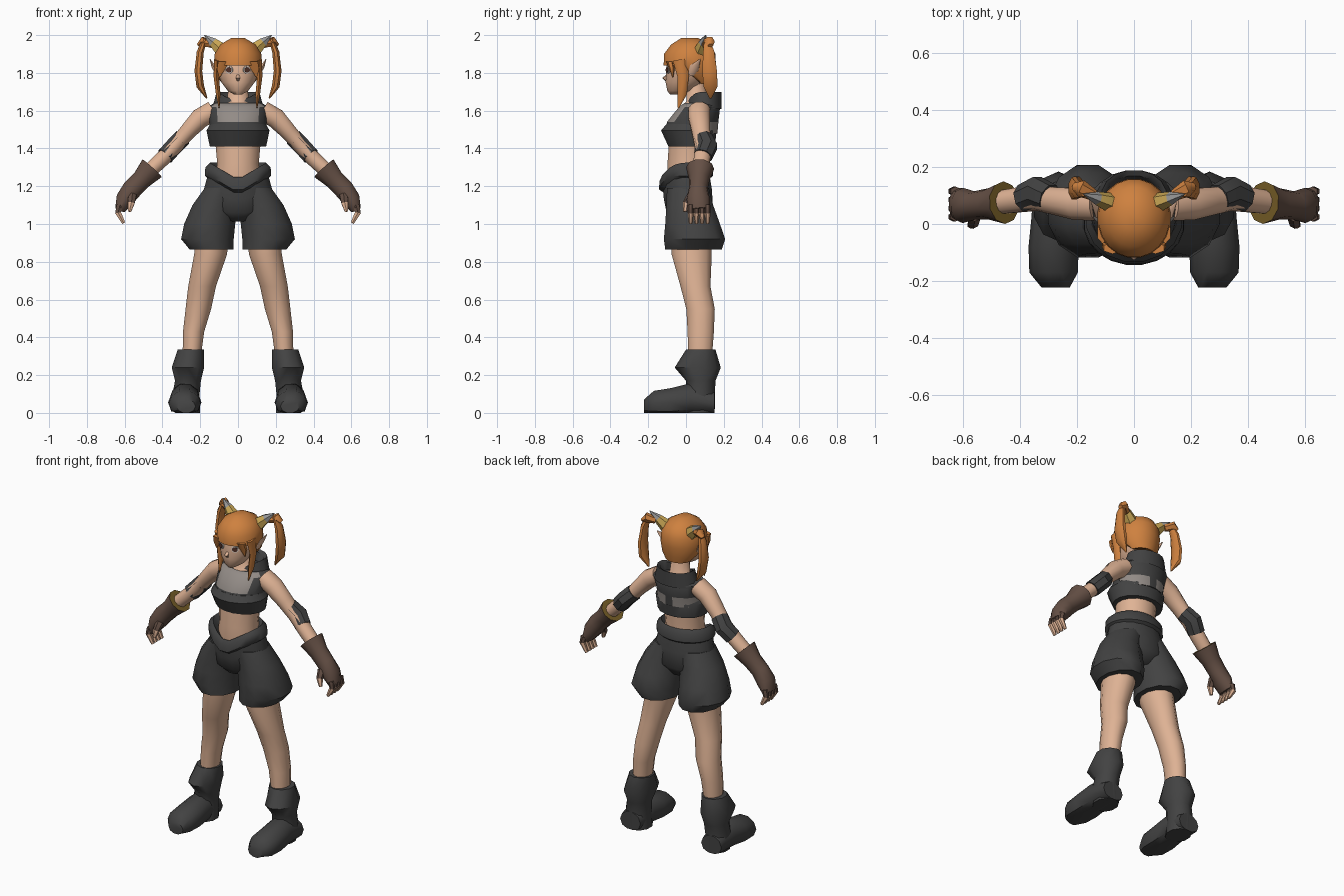
import bpy, bmesh, math
from mathutils import Vector

default_cube = bpy.data.objects.get("Cube")
if default_cube:
    bpy.data.objects.remove(default_cube, do_unlink=True)


def material(name, red, green, blue):
    mat = bpy.data.materials.new(name)
    mat.use_nodes = True
    mat.diffuse_color = (red, green, blue, 1)
    shader = mat.node_tree.nodes["Principled BSDF"]
    shader.inputs["Base Color"].default_value = mat.diffuse_color
    shader.inputs["Roughness"].default_value = .8
    return mat


SKIN = material("skin", .74, .45, .30)
HAIR = material("orange hair", .62, .22, .05)
DARK = material("dark cloth", .055, .055, .055)
PALE = material("pale grey shirt", .29, .26, .24)
GLOVE = material("brown leather", .13, .08, .06)
GOLD = material("cuff lining", .18, .11, .02)
YELLOW = material("inner ear yellow", .58, .38, .09)
GREY = material("ear tip grey", .32, .32, .32)
EYE = material("dark brown eye", .08, .03, .02)
WHITE = material("eye white", .7, .66, .62)

X, Y, Z = Vector((1, 0, 0)), Vector((0, 1, 0)), Vector((0, 0, 1))
SIDES = (("left", 1), ("right", -1))


def tube(name, rings, mats, sides=12, mirror=1, ref=Y, axis=None, warp=None, rule=None, caps=True, angle=50):
    """Loft elliptical rings (x, y, z, radius across, radius along ref)."""
    bm = bmesh.new()
    centres = [Vector(ring[:3]) for ring in rings]
    loops = []
    for i, ring in enumerate(rings):
        ahead = centres[min(i + 1, len(rings) - 1)]
        behind = centres[max(i - 1, 0)]
        along = axis or (ahead - behind).normalized()
        v = (ref - along * ref.dot(along)).normalized()
        u = v.cross(along)
        loop = []
        for k in range(sides):
            turn = math.tau * (k + .5) / sides
            p = centres[i] + u * ring[3] * math.cos(turn) + v * ring[4] * math.sin(turn)
            if warp:
                p = warp(p)
            p.x *= mirror
            loop.append(bm.verts.new(p))
        loops.append(loop)
    for low, high in zip(loops, loops[1:]):
        for k in range(sides):
            n = (k + 1) % sides
            bm.faces.new((low[k], low[n], high[n], high[k]))
    if caps:
        bm.faces.new(loops[0][::-1])
        bm.faces.new(loops[-1])
    bmesh.ops.recalc_face_normals(bm, faces=bm.faces)
    for face in bm.faces:
        face.smooth = True
        if rule:
            face.material_index = rule(face.calc_center_median(), face.normal)
    mesh = bpy.data.meshes.new(name)
    bm.to_mesh(mesh)
    bm.free()
    for mat in mats:
        mesh.materials.append(mat)
    mesh.set_sharp_from_angle(angle=math.radians(angle))
    obj = bpy.data.objects.new(name, mesh)
    bpy.context.collection.objects.link(obj)
    return obj


# Shape rules
def hairline(p):
    back = min(1, max(0, (p.y + .02) / .1))
    p.z = max(p.z, 1.835 - .095 * back)
    return p


def waist_v(p):
    if p.y < 0:
        height = min(1, max(0, (p.z - 1) / .26))
        p.z -= .09 * height * max(0, 1 - abs(p.x) / .15)
    return p


def collar_slope(p):
    if p.y < .06:
        p.z -= min(.08, (.06 - p.y) * .8)
    return p


def flat_sole(p):
    p.z = max(p.z, 0)
    return p


def shirt_colour(c, normal):
    front = normal.y < -.2 and abs(c.x) < .12 and c.z > 1.54
    back = normal.y > .2 and abs(c.x) > .02 and c.z < 1.54
    return 1 if (front or back) and abs(normal.z) < .9 else 0


# Head, neck and nose
tube("head", [(0, -.06, 1.685, .02, .025), (0, -.03, 1.705, .055, .07),
              (0, -.005, 1.75, .09, .105), (0, .015, 1.8, .112, .122),
              (0, .02, 1.85, .118, .125), (0, .02, 1.92, .09, .1)],
     [SKIN], sides=16, axis=Z)
tube("nose", [(0, -.09, 1.8, .008, .006), (0, -.113, 1.772, .012, .013), (0, -.1, 1.755, .008, .006)],
     [SKIN], sides=6, axis=Z)
tube("neck", [(0, .05, 1.61, .11, .09), (0, .06, 1.65, .06, .06), (0, .05, 1.76, .05, .05)],
     [SKIN], axis=Z)

# Hair cap
tube("hair_cap", [(0, .07, 1.74, .08, .07), (0, .04, 1.78, .115, .11),
                  (0, .02, 1.84, .13, .14), (0, .02, 1.9, .125, .138),
                  (0, .025, 1.95, .095, .105), (0, .02, 1.985, .035, .045)],
     [HAIR], sides=20, axis=Z, warp=hairline)

for label, s in SIDES:
    # Eyes
    out = Vector((.38, -.92, 0)).normalized()
    for part, mat, size, depth in (("eye_white", WHITE, .022, .002), ("eye", EYE, .016, .005)):
        start = Vector((.047, -.097, 1.816))
        ends = [tuple(start + out * d) + (size, size * .9) for d in (-.004, depth)]
        tube(f"{label}_{part}", ends, [mat], sides=10, mirror=s, ref=Z)

    # Bang points, side locks and pigtails
    tube(f"{label}_bang", [(.075, -.085, 1.86, .035, .02), (.09, -.075, 1.82, .025, .015), (.098, -.07, 1.775, .002, .002)],
         [HAIR], sides=6, mirror=s, axis=Z)
    tube(f"{label}_side_lock", [(.11, -.03, 1.87, .02, .04), (.115, -.015, 1.78, .016, .03),
                                (.105, -.02, 1.69, .014, .025), (.1, -.04, 1.615, .003, .004)],
         [HAIR], sides=6, mirror=s)
    tube(f"{label}_pigtail", [(.175, .11, 1.98, .012, .015), (.2, .12, 1.91, .02, .032),
                              (.21, .125, 1.81, .022, .042), (.2, .13, 1.73, .022, .04),
                              (.165, .13, 1.665, .004, .006)],
         [HAIR], sides=8, mirror=s)
    tube(f"{label}_hair_tie", [(.14, .1, 1.95, .02, .02), (.185, .125, 1.965, .028, .03), (.21, .13, 1.945, .012, .015)],
         [HAIR], sides=6, mirror=s)

    # Animal ear with grey tip, and pointed side ear
    tube(f"{label}_tall_ear", [(.085, .075, 1.92, .042, .035), (.13, .09, 1.96, .028, .024), (.178, .105, 2, .002, .002)],
         [YELLOW, GREY], sides=6, mirror=s, rule=lambda c, n: int(abs(c.x) > .13))
    tube(f"{label}_side_ear", [(.105, .03, 1.79, .012, .022), (.128, .045, 1.83, .012, .026), (.148, .075, 1.872, .002, .003)],
         [SKIN], sides=6, mirror=s)

    # Arm and elbow pad
    tube(f"{label}_arm", [(.13, .07, 1.6, .055, .06), (.2, .07, 1.56, .055, .058),
                          (.27, .08, 1.485, .045, .05), (.335, .09, 1.41, .04, .045),
                          (.4, .085, 1.345, .042, .045), (.475, .075, 1.275, .04, .042)],
         [SKIN], mirror=s)
    tube(f"{label}_elbow_pad", [(.295, .09, 1.455, .05, .052), (.34, .11, 1.41, .05, .06), (.385, .09, 1.36, .05, .052)],
         [DARK, PALE], sides=8, mirror=s, angle=35, rule=lambda c, n: int(n.y < -.85))

    # Glove with lined cuff, fingers and thumb
    tube(f"{label}_glove", [(.455, .075, 1.295, .072, .075), (.51, .07, 1.235, .055, .055),
                            (.56, .065, 1.185, .056, .05), (.6, .065, 1.13, .05, .062),
                            (.625, .07, 1.075, .028, .055)],
         [GLOVE, GOLD], sides=10, mirror=s, rule=lambda c, n: int(abs(c.x) < .47 and n.z > .3 and n.x * c.x < 0))
    for i in range(4):
        y = .025 + .03 * i
        tube(f"{label}_finger_{i + 1}", [(.625, y, 1.1, .02, .016), (.635, y, 1.06, .018, .016), (.605, y, 1.005, .01, .01)],
             [GLOVE, SKIN], sides=6, mirror=s, rule=lambda c, n: int(c.z < 1.07))
    tube(f"{label}_thumb", [(.56, .03, 1.15, .025, .025), (.565, 0, 1.11, .02, .018), (.575, -.005, 1.065, .01, .01)],
         [GLOVE, SKIN], sides=6, mirror=s, rule=lambda c, n: int(c.z < 1.1))

    # Shorts leg, bare leg
    tube(f"{label}_shorts_leg", [(.08, .01, 1.19, .1, .115), (.125, .02, 1.1, .12, .128),
                                 (.15, .035, 1, .14, .15), (.162, .045, .92, .144, .168), (.14, .04, .865, .12, .155)],
         [DARK], mirror=s, axis=Z, angle=40)
    tube(f"{label}_leg", [(.135, .03, .95, .09, .11), (.145, .03, .84, .09, .11),
                          (.19, .05, .67, .076, .082), (.21, .077, .55, .07, .078),
                          (.235, .078, .43, .058, .072), (.245, .075, .3, .05, .065)],
         [SKIN], mirror=s, axis=Z)

    # Boot shaft and foot
    tube(f"{label}_boot_shaft", [(.268, .07, 0, .07, .082), (.275, .075, .1, .075, .078), (.265, .078, .17, .072, .078),
                                 (.265, .062, .24, .09, .122), (.25, .078, .335, .073, .078)],
         [DARK], sides=10, mirror=s, axis=Z)
    tube(f"{label}_boot_foot", [(.28, .15, .05, .06, .07), (.28, .02, .07, .09, .08),
                                (.282, -.08, .055, .08, .088), (.282, -.17, .05, .07, .085), (.275, -.222, .035, .038, .05)],
         [DARK], sides=10, mirror=s, ref=X, axis=-Y, warp=flat_sole)

# Cropped top: hem flap, body and standing collar
tube("top_hem", [(0, .03, 1.41, .152, .125), (0, .015, 1.495, .17, .15), (0, .02, 1.53, .15, .125)],
     [DARK], sides=16, axis=Z, angle=35)
tube("top_body", [(0, .03, 1.48, .15, .138), (0, .035, 1.54, .152, .138), (0, .072, 1.62, .16, .11), (0, .08, 1.64, .13, .09)],
     [DARK, PALE], sides=20, axis=Z, rule=shirt_colour)
tube("top_collar", [(0, .09, 1.61, .14, .1), (0, .1, 1.7, .115, .09), (0, .095, 1.69, .1, .075), (0, .085, 1.62, .09, .07)],
     [DARK], sides=16, axis=Z, warp=collar_slope, caps=False)

# Midriff, rolled waistband and hips
tube("midriff", [(0, .01, 1.12, .12, .1), (0, .01, 1.22, .13, .112), (0, .01, 1.32, .112, .11), (0, .02, 1.46, .125, .11)],
     [SKIN], sides=16, axis=Z)
tube("waistband", [(0, 0, 1.235, .15, .12), (0, 0, 1.255, .178, .145), (0, 0, 1.3, .175, .142),
                   (0, 0, 1.325, .15, .122), (0, .01, 1.29, .11, .1)],
     [DARK], sides=20, axis=Z, warp=waist_v, caps=False)
tube("shorts_hips", [(0, .02, 1.02, .08, .08), (0, .02, 1.08, .19, .125), (0, .01, 1.18, .185, .13), (0, 0, 1.27, .16, .125)],
     [DARK], sides=16, axis=Z, warp=waist_v)
